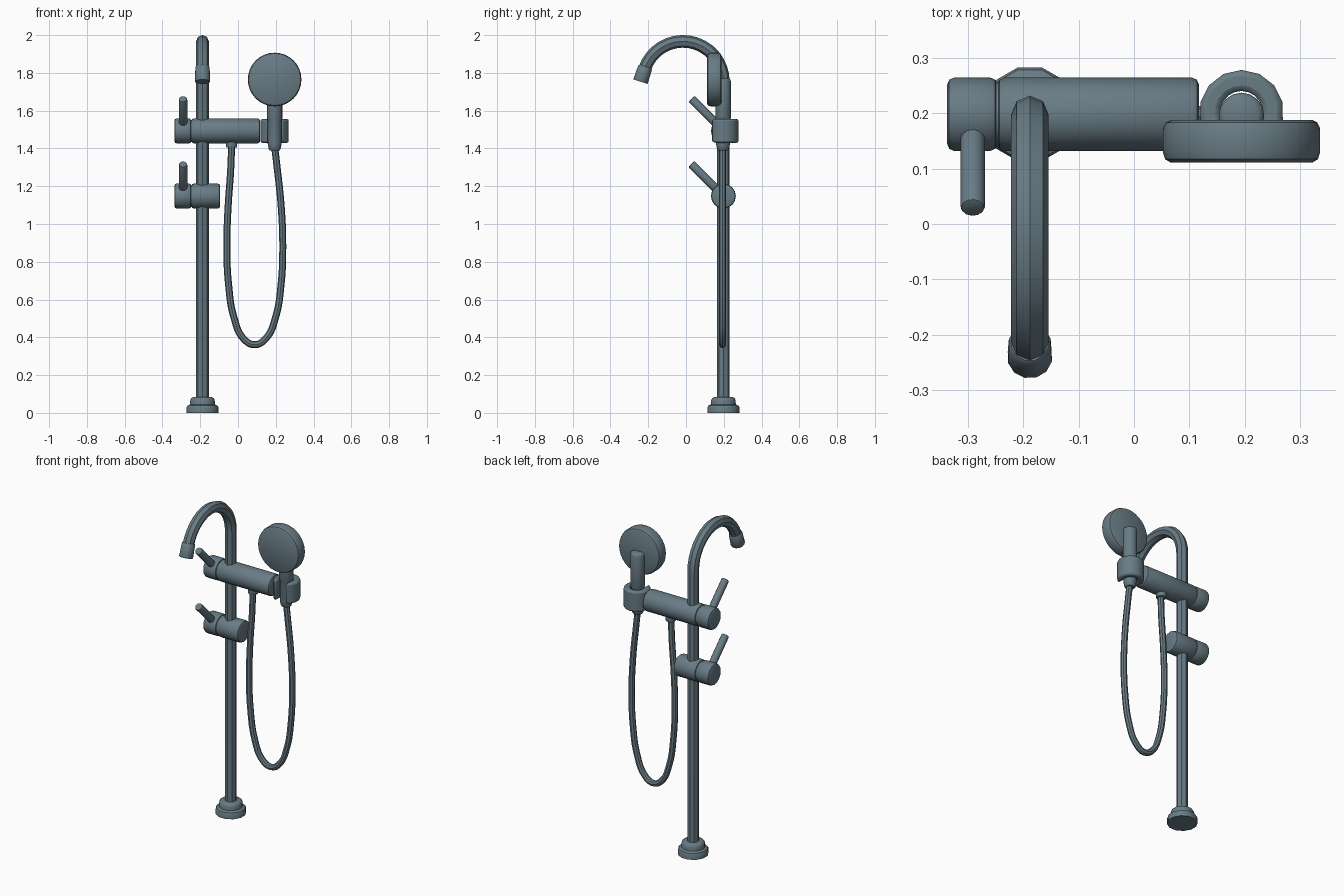
import bpy, bmesh, math
from mathutils import Vector

if "Cube" in bpy.data.objects:
    bpy.data.objects.remove(bpy.data.objects["Cube"])

metal = bpy.data.materials.new("slate_metal")
metal.diffuse_color = (0.14, 0.20, 0.235, 1)
metal.use_nodes = True
metal.node_tree.nodes["Principled BSDF"].inputs["Base Color"].default_value = metal.diffuse_color
PX, PY = -0.188, 0.198      # column axis
HX = 0.194                  # hand shower axis


def finish(bm, name):
    bmesh.ops.recalc_face_normals(bm, faces=bm.faces)
    me = bpy.data.meshes.new(name)
    bm.to_mesh(me)
    bm.free()
    ob = bpy.data.objects.new(name, me)
    bpy.context.collection.objects.link(ob)
    me.materials.append(metal)
    return ob


def lathe(name, origin, axis, profile, sides=16):
    """Turned solid: profile is (radius, distance along axis)."""
    axis = Vector(axis).normalized()
    side = axis.orthogonal().normalized()
    other = axis.cross(side)
    bm = bmesh.new()
    rings = []
    for r, h in profile:
        ring = []
        for i in range(sides):
            a = math.tau * i / sides
            p = Vector(origin) + axis * h + (side * math.cos(a) + other * math.sin(a)) * r
            ring.append(bm.verts.new(p))
        rings.append(ring)
    for lo, hi in zip(rings, rings[1:]):
        for i in range(sides):
            j = (i + 1) % sides
            bm.faces.new((lo[i], lo[j], hi[j], hi[i]))
    bm.faces.new(rings[0])
    bm.faces.new(rings[-1])
    return finish(bm, name)


def rod(name, origin, axis, r, length, bevel=0.012, sides=16):
    b = bevel
    prof = [(r - b, 0), (r - b * 0.3, b * 0.3), (r, b),
            (r, length - b), (r - b * 0.3, length - b * 0.3), (r - b, length)]
    return lathe(name, origin, axis, prof, sides)


def tube(name, points, r, kind):
    cu = bpy.data.curves.new(name, 'CURVE')
    cu.dimensions = '3D'
    cu.bevel_depth = r
    cu.bevel_resolution = 2
    cu.use_fill_caps = True
    if kind == 'BEZIER':
        sp = cu.splines.new('BEZIER')
        sp.bezier_points.add(len(points) - 1)
        for bp, p in zip(sp.bezier_points, points):
            bp.co = p
            bp.handle_left_type = bp.handle_right_type = 'AUTO'
        sp.resolution_u = 6
    else:
        sp = cu.splines.new('POLY')
        sp.points.add(len(points) - 1)
        for q, p in zip(sp.points, points):
            q.co = (*p, 1)
    cu.materials.append(metal)
    ob = bpy.data.objects.new(name, cu)
    bpy.context.collection.objects.link(ob)
    return ob


# stepped floor base
lathe("floor_base", (PX, PY, 0), (0, 0, 1),
      [(.087, 0), (.087, .03), (.083, .038), (.068, .045), (.067, .068),
       (.062, .078), (.052, .083), (.03, .083)], 12)

# column running into the gooseneck spout
R, CY, CZ = 0.214, -0.016, 1.753
path = [(PX, PY, 0.05), (PX, PY, CZ)]
for i in range(1, 17):
    a = math.radians(162 * i / 16)
    path.append((PX, CY + R * math.cos(a), CZ + R * math.sin(a)))
end = Vector(path[-1])
down = Vector((0, -math.sin(a), math.cos(a)))
path.append(tuple(end + down * 0.05))
tube("column_and_spout", path, 0.0335, 'POLY')
lathe("spout_nozzle", end - down * 0.015, down,
      [(.034, 0), (.039, .006), (.041, .08), (.039, .084)], 12)

# two valves, each with body, turning knob and lever
for label, z, right in (("upper", 1.493, 0.117), ("lower", 1.148, -0.095)):
    rod(label + "_valve_body", (-0.246, PY, z), (1, 0, 0), 0.066, right + 0.246)
    rod(label + "_valve_knob", (-0.337, PY, z), (1, 0, 0), 0.066, 0.09)
    rod(label + "_valve_core", (-0.26, PY, z), (1, 0, 0), 0.058, 0.03, 0.002)
    rod(label + "_lever", (-0.291, PY, z), (0, -1, 1), 0.0225, 0.24, 0.006, 12)

# C-shaped cradle, open to the front
bm = bmesh.new()
loop = []
for r, order in ((0.076, 1), (0.038, -1)):
    half = math.asin(0.036 / r) if r > 0.04 else 1.1
    angs = [-math.pi / 2 + half + (math.tau - 2 * half) * i / 12 for i in range(13)]
    for a in angs[::order]:
        loop.append(bm.verts.new((HX + r * math.cos(a), 0.202 + r * math.sin(a), 1.43)))
f = bm.faces.new(loop)
ext = bmesh.ops.extrude_face_region(bm, geom=[f])
top = [v for v in ext["geom"] if isinstance(v, bmesh.types.BMVert)]
bmesh.ops.translate(bm, verts=top, vec=(0, 0, 0.126))
cradle = finish(bm, "hand_shower_cradle")
mod = cradle.modifiers.new("soft_edges", 'BEVEL')
mod.width = 0.01
mod.segments = 2
mod.angle_limit = math.radians(40)

# hand shower: handle and round head
lathe("hand_shower_handle", (HX, 0.196, 0), (0, 0, 1),
      [(.027, 1.39), (.031, 1.395), (.037, 1.425), (.037, 1.55), (.041, 1.56),
       (.041, 1.757), (.038, 1.765), (.03, 1.77)], 16)
lathe("hand_shower_head", (HX, 0.188, 1.765), (0, -1, 0),
      [(.127, 0), (.137, .005), (.142, .016), (.142, .058), (.138, .071), (.128, .077)], 32)

# hose outlet and hanging hose
rod("hose_outlet", (-0.034, PY, 1.405), (0, 0, 1), 0.03, 0.05, 0.004, 12)
hose = [(-.034, 1.42), (-.038, 1.3), (-.053, 1.08), (-.059, .88), (-.05, .68), (-.02, .5),
        (.03, .392), (.09, .361), (.15, .397), (.2, .51), (.228, .68),
        (.237, .88), (.228, 1.1), (.207, 1.3), (.194, 1.41)]
tube("shower_hose", [(x, 0.194, z) for x, z in hose], 0.0185, 'BEZIER')

# convert tubes to meshes and smooth everything, keeping edges sharp
bpy.ops.object.select_all(action='SELECT')
bpy.context.view_layer.objects.active = cradle
for ob in bpy.context.collection.objects:
    ob.select_set(ob.type == 'CURVE')
    if ob.type == 'CURVE':
        bpy.context.view_layer.objects.active = ob
bpy.ops.object.convert(target='MESH')
bpy.ops.object.select_all(action='SELECT')
bpy.ops.object.shade_smooth_by_angle(angle=math.radians(38))
